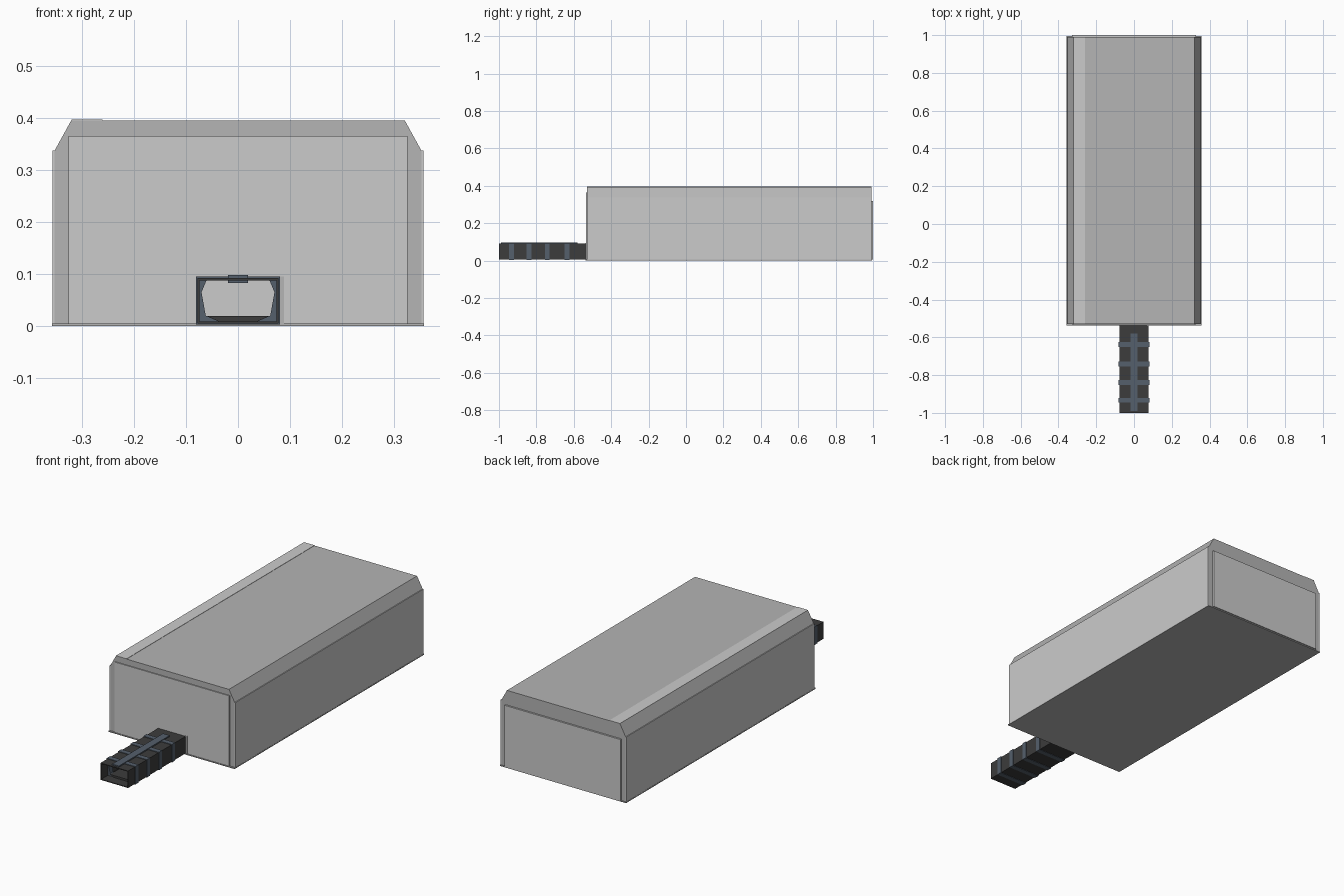
import bpy, bmesh

if "Cube" in bpy.data.objects:
    bpy.data.objects.remove(bpy.data.objects["Cube"])


def material(name, rgb):
    m = bpy.data.materials.new(name)
    m.diffuse_color = (*rgb, 1)
    m.use_nodes = True
    m.node_tree.nodes["Principled BSDF"].inputs["Base Color"].default_value = m.diffuse_color
    return m


LIGHT = material("light grey", (0.60, 0.60, 0.60))
MID = material("mid grey", (0.46, 0.46, 0.46))
DARK = material("charcoal", (0.045, 0.045, 0.045))
SLATE = material("slate", (0.09, 0.115, 0.15))


def finish(name, bm, mat):
    bmesh.ops.recalc_face_normals(bm, faces=bm.faces)
    me = bpy.data.meshes.new(name)
    bm.to_mesh(me)
    bm.free()
    me.materials.append(mat)
    ob = bpy.data.objects.new(name, me)
    bpy.context.collection.objects.link(ob)
    return ob


def prism(name, pts, y0, y1, mat):
    """Solid extrusion of an xz profile along y."""
    bm = bmesh.new()
    a = [bm.verts.new((x, y0, z)) for x, z in pts]
    b = [bm.verts.new((x, y1, z)) for x, z in pts]
    bm.faces.new(a)
    bm.faces.new(b)
    n = len(pts)
    for i in range(n):
        j = (i + 1) % n
        bm.faces.new((a[i], a[j], b[j], b[i]))
    return finish(name, bm, mat)


def box(name, x0, x1, y0, y1, z0, z1, mat):
    return prism(name, [(x0, z0), (x1, z0), (x1, z1), (x0, z1)], y0, y1, mat)


def ring(name, outer, inner, y0, y1, mat):
    """Open frame between two xz outlines, extruded along y."""
    bm = bmesh.new()
    loops = [[bm.verts.new((x, y, z)) for x, z in p]
             for p, y in ((outer, y0), (outer, y1), (inner, y1), (inner, y0))]
    n = len(outer)
    for k in range(4):
        p, q = loops[k], loops[(k + 1) % 4]
        for i in range(n):
            j = (i + 1) % n
            bm.faces.new((p[i], p[j], q[j], q[i]))
    return finish(name, bm, mat)


def rect(h, z0, z1):
    return [(-h, z0), (h, z0), (h, z1), (-h, z1)]


# main housing with chamfered top edges
prism("housing", [(-0.352, 0.004), (0.352, 0.004), (0.352, 0.337),
                  (0.32, 0.395), (-0.32, 0.395), (-0.352, 0.337)],
      -0.53, 0.991, MID)
box("base_plate", -0.357, 0.357, -0.538, 0.995, 0, 0.005, MID)

# lighter cladding panels
box("front_panel", -0.325, 0.325, -0.535, -0.529, 0.005, 0.365, LIGHT)
box("back_panel", -0.328, 0.328, 0.99, 1.0, 0.005, 0.32, LIGHT)
for s, side in ((-1, "left"), (1, "right")):
    xs = sorted((s * 0.351, s * 0.356))
    box(side + "_panel", xs[0], xs[1], -0.53, 0.991, 0.005, 0.337, LIGHT)
box("top_strip", -0.32, -0.26, -0.53, 0.991, 0.394, 0.3965, LIGHT)
box("handle_surround", 0.07, 0.088, -0.5365, -0.534, 0.005, 0.095, MID)

# hollow rectangular tube
ring("tube", rect(0.078, 0.005, 0.092), rect(0.074, 0.009, 0.088),
     -1.0, -0.53, DARK)
prism("tube_floor", [(-0.035, 0.008), (0.035, 0.008), (0.06, 0.019),
                     (-0.06, 0.019)], -0.95, -0.536, DARK)

# ribs with an eight-sided opening
outer = [(-0.035, 0.003), (0.035, 0.003), (0.081, 0.003), (0.081, 0.065),
         (0.081, 0.095), (-0.081, 0.095), (-0.081, 0.065), (-0.081, 0.003)]
inner = [(-0.035, 0.01), (0.035, 0.01), (0.062, 0.02), (0.07, 0.065),
         (0.06, 0.089), (-0.06, 0.089), (-0.07, 0.065), (-0.062, 0.02)]
for i, y in enumerate((-0.933, -0.84, -0.742, -0.637)):
    ring("rib_%d" % (i + 1), outer, inner, y - 0.013, y + 0.013, SLATE)

# spine along the top of the tube
box("spine", -0.019, 0.019, -0.99, -0.58, 0.083, 0.098, SLATE)
